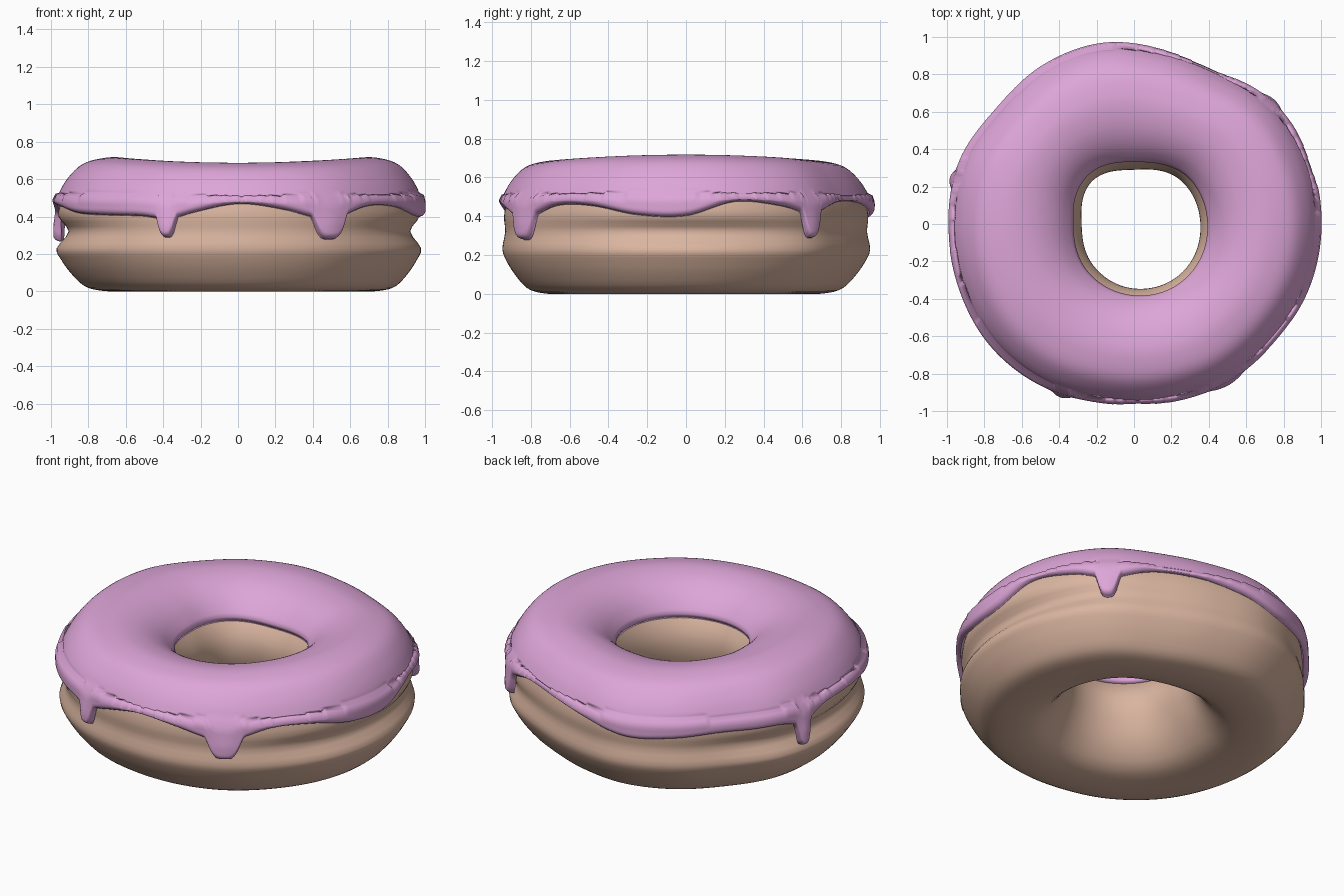
import bpy, bmesh
from math import cos, sin, pi, radians, degrees, exp, sqrt, hypot

if "Cube" in bpy.data.objects:
    bpy.data.objects.remove(bpy.data.objects["Cube"])

# Values around the ring, evenly spaced from +x counter-clockwise
OUTER = [.995, .995, .985, .935, .94, .975, .972, .955, .985,
         .985, .99, 1.0, .99, .965, .965, .975, .975, .99]
HOLE = [.355, .34, .29, .32, .28, .31, .345, .365]
EDGE = [.405, .475, .46, .45, .48, .475, .44, .39, .40, .42, .42, .43,
        .46, .45, .42, .41, .41, .43, .475, .45, .42, .465, .455, .41]
# Drips: angle, half width in degrees, tip height, extra bulge
DRIPS = [(41.5, 3.6, .29, .012), (166, 2.6, .265, .02),
         (247, 2.9, .29, .018), (300.5, 5.6, .28, .016)]
# Cross-sections: (0 = hole wall .. 1 = outer wall, height)
DOUGH = [(.5, 0), (.68, .005), (.8, .03), (.9, .095), (.975, .165), (1.015, .23),
         (1.01, .32), (1, .40), (.97, .49), (.90, .57), (.79, .64), (.64, .668),
         (.5, .67), (.34, .645), (.2, .59), (.08, .5), (.015, .42), (0, .34),
         (.03, .25), (.12, .13), (.28, .03)]
CROWN = DOUGH[15:7:-1]
THICK = .03


def catmull(a, b, c, d, t):
    return .5 * (2*b + (c-a)*t + (2*a-5*b+4*c-d)*t*t + (3*b-a-3*c+d)*t**3)


def ring_value(table, ang):
    n = len(table)
    x = (ang / (2*pi) * n) % n
    i = int(x)
    return catmull(*(table[(i+k) % n] for k in (-1, 0, 1, 2)), x - i)


def spline(pts, steps, closed):
    n, out = len(pts), []
    pick = (lambda j: pts[j % n]) if closed else (lambda j: pts[max(0, min(n-1, j))])
    for i in range(n if closed else n - 1):
        q = [pick(i+k) for k in (-1, 0, 1, 2)]
        for s in range(steps):
            out.append(tuple(catmull(*(p[a] for p in q), s/steps) for a in (0, 1)))
    return out if closed else out + [pts[-1]]


def to_rz(p, ang):
    ri = ring_value(HOLE, ang)
    ro = ring_value(OUTER, ang) - .025
    lift = .015 * cos(2*ang) * max(0, (p[1] - .4) / .27)
    return ri + p[0] * (ro - ri), p[1] + lift


def sweep(name, columns, color):
    # Joins closed cross-section loops into a ring
    bm = bmesh.new()
    n = len(columns)
    rings = [[bm.verts.new((r*cos(2*pi*i/n), r*sin(2*pi*i/n), z)) for r, z in col]
             for i, col in enumerate(columns)]
    m = len(rings[0])
    for i in range(n):
        a, b = rings[i], rings[(i+1) % n]
        for j in range(m):
            k = (j+1) % m
            bm.faces.new((a[j], b[j], b[k], a[k]))
    bmesh.ops.recalc_face_normals(bm, faces=bm.faces)
    me = bpy.data.meshes.new(name)
    bm.to_mesh(me)
    bm.free()
    for f in me.polygons:
        f.use_smooth = True
    mat = bpy.data.materials.new(name + "_color")
    mat.diffuse_color = color
    mat.use_nodes = True
    mat.node_tree.nodes["Principled BSDF"].inputs["Base Color"].default_value = mat.diffuse_color
    me.materials.append(mat)
    ob = bpy.data.objects.new(name, me)
    bpy.context.collection.objects.link(ob)


# Dough: full ring with a waist, deepest at the left and right ends
def dough_column(ang):
    pts = list(DOUGH)
    pts[6] = (1.0 - .07 * abs(cos(ang))**4 - .01, .32)
    return [(r, max(z, 0)) for r, z in (to_rz(p, ang) for p in spline(pts, 3, True))]


# Icing: shell over the crown with a wavy, dripping, rounded edge
def icing_column(ang):
    edge, bulge = ring_value(EDGE, ang), 0
    for a, w, tip, extra in DRIPS:
        d = abs((degrees(ang) - a + 180) % 360 - 180) / w
        edge += (tip - edge) * max(exp(-d**4), .22 * exp(-(d/2.2)**2))
        bulge += extra * exp(-(d/1.0)**2)
    path = spline(CROWN, 5, False)
    head = [p for p in path if p[0] < .5 or p[1] > .53]
    # straight skirt from the shoulder down to the edge
    f0, z0 = head[-1]
    for s in range(1, 15):
        z = z0 + (edge - z0) * (1 - (1 - s/14)**2)
        f = 1.005
        for p, q in zip(path, path[1:]):
            if p[0] > .5 and p[1] >= z >= q[1]:
                f = p[0] + (q[0]-p[0]) * (p[1]-z) / (p[1]-q[1])
        head.append((f, z))
    rz = [to_rz(p, ang) for p in head]
    dist = [0]
    for p, q in zip(rz, rz[1:]):
        dist.append(dist[-1] + hypot(q[0]-p[0], q[1]-p[1]))
    outer = []
    for j, (r, z) in enumerate(rz):
        p, q = rz[max(j-1, 0)], rz[min(j+1, len(rz)-1)]
        tr, tz = q[0]-p[0], q[1]-p[1]
        ln = hypot(tr, tz) or 1
        near = min(min(dist[j], dist[-1]-dist[j]) / .03, 1)
        low = max(0, min(1, (.46 - z) / .1)) if r > .7 else 0
        t = (THICK + bulge * low) * sqrt(max(0, 1 - (1-near)**2))
        outer.append((r - tz/ln*t, z + tr/ln*t))
    inner = [(r, z - .004) for r, z in rz[-2:0:-1]]
    return outer + inner


sweep("dough", [dough_column(2*pi*i/160) for i in range(160)], (.70, .46, .35, 1))
sweep("icing", [icing_column(2*pi*i/480) for i in range(480)], (.73, .38, .69, 1))
